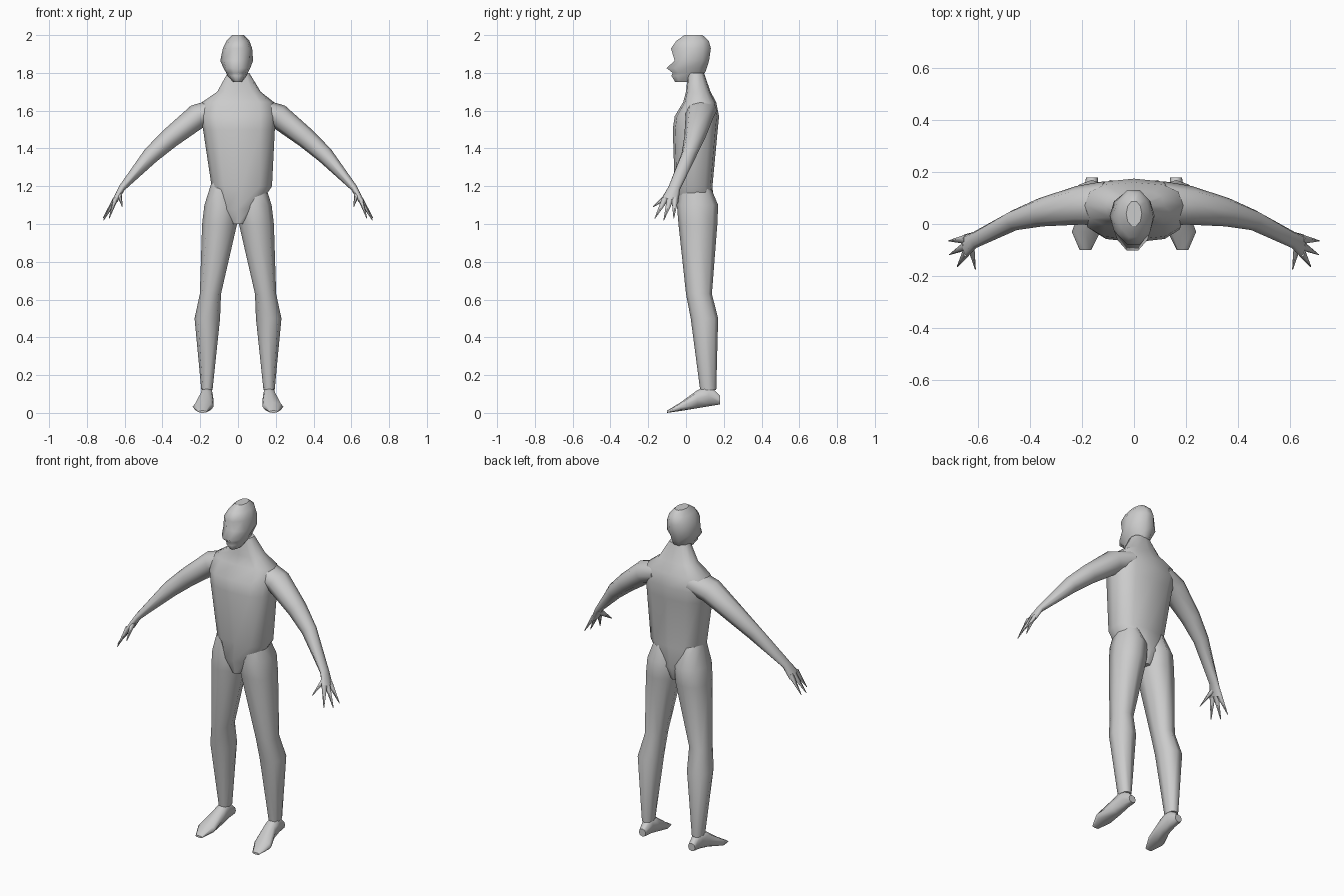
import bpy, bmesh, math
from mathutils import Vector

if "Cube" in bpy.data.objects:
    bpy.data.objects.remove(bpy.data.objects["Cube"])


def ring(c, u, v, n=8, p=1.0):
    """n-sided loop around c; p below 1 makes it boxier."""
    pts = []
    for i in range(n):
        a = 2 * math.pi * i / n
        s = [math.copysign(abs(t) ** p if abs(t) > 1e-6 else 0, t)
             for t in (math.cos(a), math.sin(a))]
        pts.append(Vector(c) + Vector(u) * s[0] + Vector(v) * s[1])
    return pts


def loft(name, rings, mirror=False):
    """Skin a run of loops, cap both ends, optionally mirror across x = 0."""
    bm = bmesh.new()
    loops = [[bm.verts.new(q) for q in r] for r in rings]
    n = len(rings[0])
    for a, b in zip(loops, loops[1:]):
        for i in range(n):
            j = (i + 1) % n
            bm.faces.new((a[i], a[j], b[j], b[i]))
    bm.faces.new(loops[0])
    bm.faces.new(loops[-1])
    bmesh.ops.recalc_face_normals(bm, faces=bm.faces)
    me = bpy.data.meshes.new(name)
    bm.to_mesh(me)
    bm.free()
    for f in me.polygons:
        f.use_smooth = len(f.vertices) == 4
    ob = bpy.data.objects.new(name, me)
    bpy.context.collection.objects.link(ob)
    if mirror:
        m = ob.modifiers.new("mirror", 'MIRROR')
        m.use_mirror_merge = False
    return ob


def level(rows, n=8, p=1.0):
    """Horizontal loops from rows of (z, x min, x max, y min, y max)."""
    return [ring(((a + b) / 2, (c + d) / 2, z), ((b - a) / 2, 0, 0),
                 (0, (d - c) / 2, 0), n, p) for z, a, b, c, d in rows]


def limb(rows, n=8):
    """Loops across a path from rows of (centre, half width in y, half thickness)."""
    out = []
    for i, (c, ry, rt) in enumerate(rows):
        d = Vector(rows[min(i + 1, len(rows) - 1)][0]) - Vector(rows[max(i - 1, 0)][0])
        d.normalize()
        u = (Vector((0, 1, 0)) - d * d.y).normalized()
        out.append(ring(c, u * ry, d.cross(u) * rt, n))
    return out


# Torso with sloping shoulders and neck
loft("torso", level([
    (1.00, -.03, .03, -.03, .12),
    (1.08, -.10, .10, -.045, .15),
    (1.20, -.14, .18, -.06, .14),
    (1.50, -.185, .195, -.07, .168),
    (1.57, -.20, .20, -.06, .175),
    (1.645, -.19, .19, -.015, .16),
    (1.70, -.11, .12, 0, .13),
    (1.80, -.055, .06, .01, .095)], 12, .75))

# Head with brow, eye hollow, nose, lips and chin
loft("head", level([
    (1.752, -.025, .02, -.06, .05),
    (1.785, -.055, .045, -.082, .09),
    (1.80, -.062, .052, -.075, .105),
    (1.825, -.077, .065, -.108, .115),
    (1.865, -.094, .08, -.065, .127),
    (1.93, -.08, .075, -.085, .137),
    (1.97, -.06, .06, -.055, .125),
    (2.00, -.03, .03, -.01, .09)], 10))

# Legs
loft("leg", level([
    (1.22, .04, .14, -.03, .12),
    (1.10, .00, .178, -.048, .17),
    (1.00, .005, .19, -.04, .166),
    (.63, .09, .202, .0, .137),
    (.50, .095, .23, .025, .17),
    (.12, .135, .194, .075, .16)], 8, .85), True)

# Feet, heel to toe: (y, x min, x max, z min, z max)
feet = [(.18, .14, .185, .045, .09), (.12, .133, .195, .035, .15),
        (.06, .13, .205, .025, .12), (-.03, .13, .24, .01, .055),
        (-.10, .165, .21, 0, .012)]
loft("foot", [ring(((a + b) / 2, y, (c + d) / 2), ((b - a) / 2, 0, 0),
                   (0, 0, (d - c) / 2), 8, .8) for y, a, b, c, d in feet], True)

# Arms down to the palm
loft("arm", limb([
    ((.11, .08, 1.605), .085, .06),
    ((.215, .072, 1.57), .075, .066),
    ((.36, .045, 1.455), .055, .054),
    ((.46, .015, 1.365), .04, .045),
    ((.615, -.062, 1.19), .032, .018),
    ((.65, -.085, 1.125), .046, .014)]), True)

# Pointed fingers and thumb: root and tip
for name, root, tip in [
        ("outer_finger", (.648, -.06, 1.135), (.715, -.065, 1.03)),
        ("middle_finger", (.65, -.085, 1.13), (.712, -.118, 1.02)),
        ("index_finger", (.648, -.11, 1.135), (.682, -.165, 1.03)),
        ("thumb", (.63, -.085, 1.16), (.612, -.175, 1.09))]:
    loft(name, limb([(root, .02, .014), (tip, .002, .002)], 5), True)
